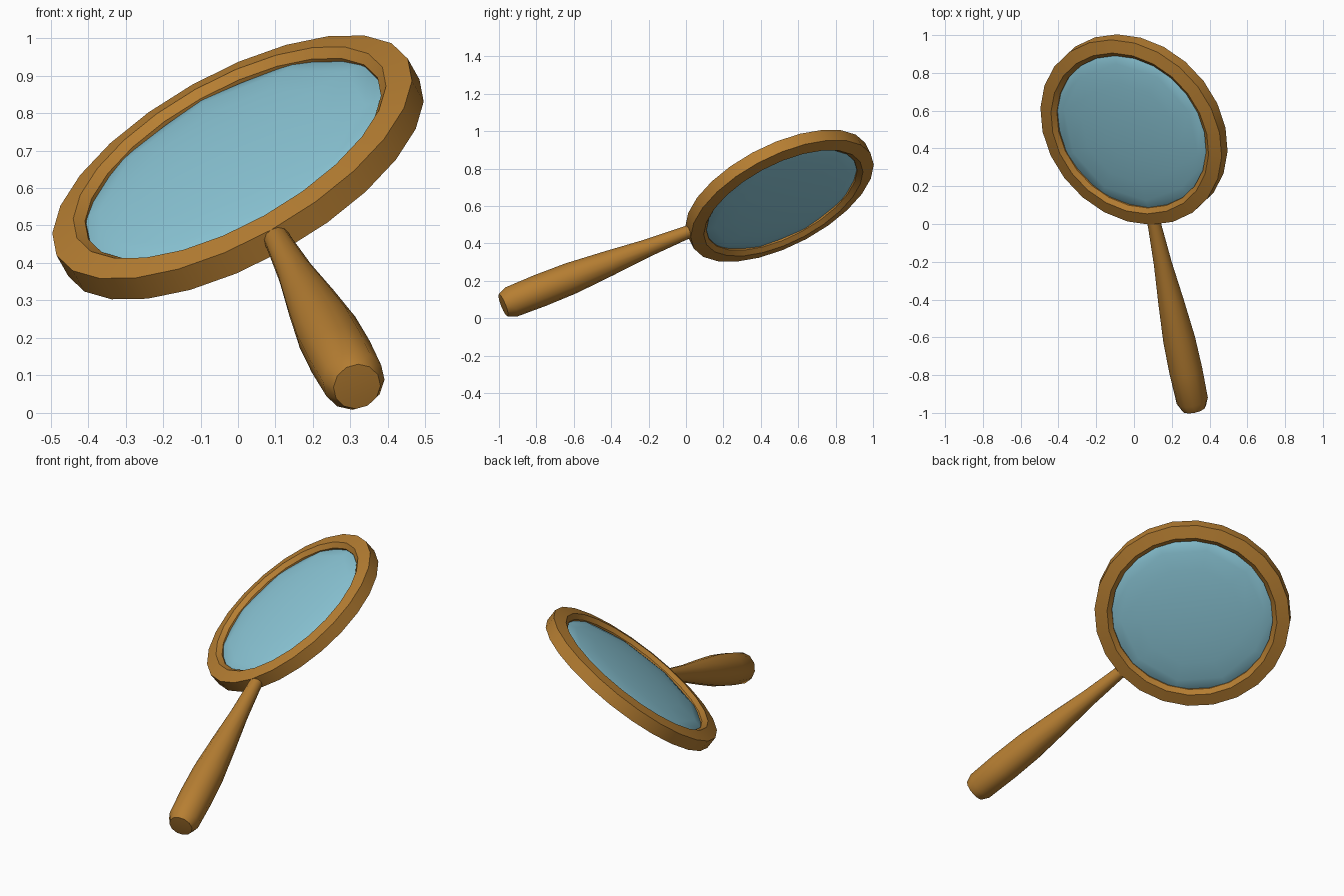
import bpy, bmesh, math
from mathutils import Vector, Matrix

if "Cube" in bpy.data.objects:
    bpy.data.objects.remove(bpy.data.objects["Cube"])

CENTRE = Vector((0.0, 0.5, 0.655))
HANDLE_DIR = Vector((0.196, -0.912, -0.361)).normalized()
NORMAL = Vector((-0.445, -0.422, 0.79))
NORMAL = (NORMAL - HANDLE_DIR * NORMAL.dot(HANDLE_DIR)).normalized()


def frame(axis, side):
    """Placement with local z along axis and local x along side."""
    m = Matrix((side, axis.cross(side), axis)).transposed().to_4x4()
    return Matrix.Translation(CENTRE) @ m


def material(name, rgb):
    m = bpy.data.materials.new(name)
    m.diffuse_color = (*rgb, 1.0)
    m.use_nodes = True
    m.node_tree.nodes["Principled BSDF"].inputs["Base Color"].default_value = m.diffuse_color
    return m


def lathe(name, profile, sides, place, mat, closed=False, angle=30):
    """Spin (radius, height) points about local z; radius 0 is a pole."""
    bm = bmesh.new()
    rings = []
    for r, h in profile:
        if r == 0:
            rings.append([bm.verts.new((0, 0, h))] * sides)
        else:
            rings.append([bm.verts.new((r * math.cos(2 * math.pi * i / sides),
                                        r * math.sin(2 * math.pi * i / sides), h))
                          for i in range(sides)])
    pairs = list(zip(rings, rings[1:]))
    if closed:
        pairs.append((rings[-1], rings[0]))
    for a, b in pairs:
        for i in range(sides):
            j = (i + 1) % sides
            bm.faces.new(list(dict.fromkeys((a[i], a[j], b[j], b[i]))))
    bmesh.ops.recalc_face_normals(bm, faces=bm.faces)
    me = bpy.data.meshes.new(name)
    bm.to_mesh(me)
    bm.free()
    me.materials.append(mat)
    ob = bpy.data.objects.new(name, me)
    bpy.context.collection.objects.link(ob)
    ob.matrix_world = place
    bpy.ops.object.select_all(action='DESELECT')
    ob.select_set(True)
    bpy.context.view_layer.objects.active = ob
    bpy.ops.object.shade_smooth_by_angle(angle=math.radians(angle))
    return ob


wood = material("brown_wood", (0.47, 0.21, 0.032))
glass = material("pale_blue_glass", (0.26, 0.57, 0.68))
disc = frame(NORMAL, HANDLE_DIR)

# Round frame with slightly sloped faces and a bevelled inner wall
half = [(0.537, 0.035), (0.467, 0.050), (0.442, 0.030)]
lathe("frame_ring", half + [(r, -h) for r, h in reversed(half)], 24, disc, wood,
      closed=True, angle=25)

# Domed lens on both sides, its edge buried in the frame
steps = 10
lens = [(0.49 * math.sin(math.pi * k / steps), 0.06 * math.cos(math.pi * k / steps))
        for k in range(1, steps)]
lathe("lens", [(0, 0.06)] + lens + [(0, -0.06)], 10, disc, glass, angle=60)

# Handle swelling toward its blunt end
handle = [(0, 0.50), (0.034, 0.50), (0.037, 0.58), (0.048, 0.78), (0.068, 1.00),
          (0.085, 1.22), (0.088, 1.40), (0.084, 1.575), (0.064, 1.62), (0, 1.625)]
lathe("handle", handle, 12, frame(HANDLE_DIR, NORMAL), wood, angle=50)
